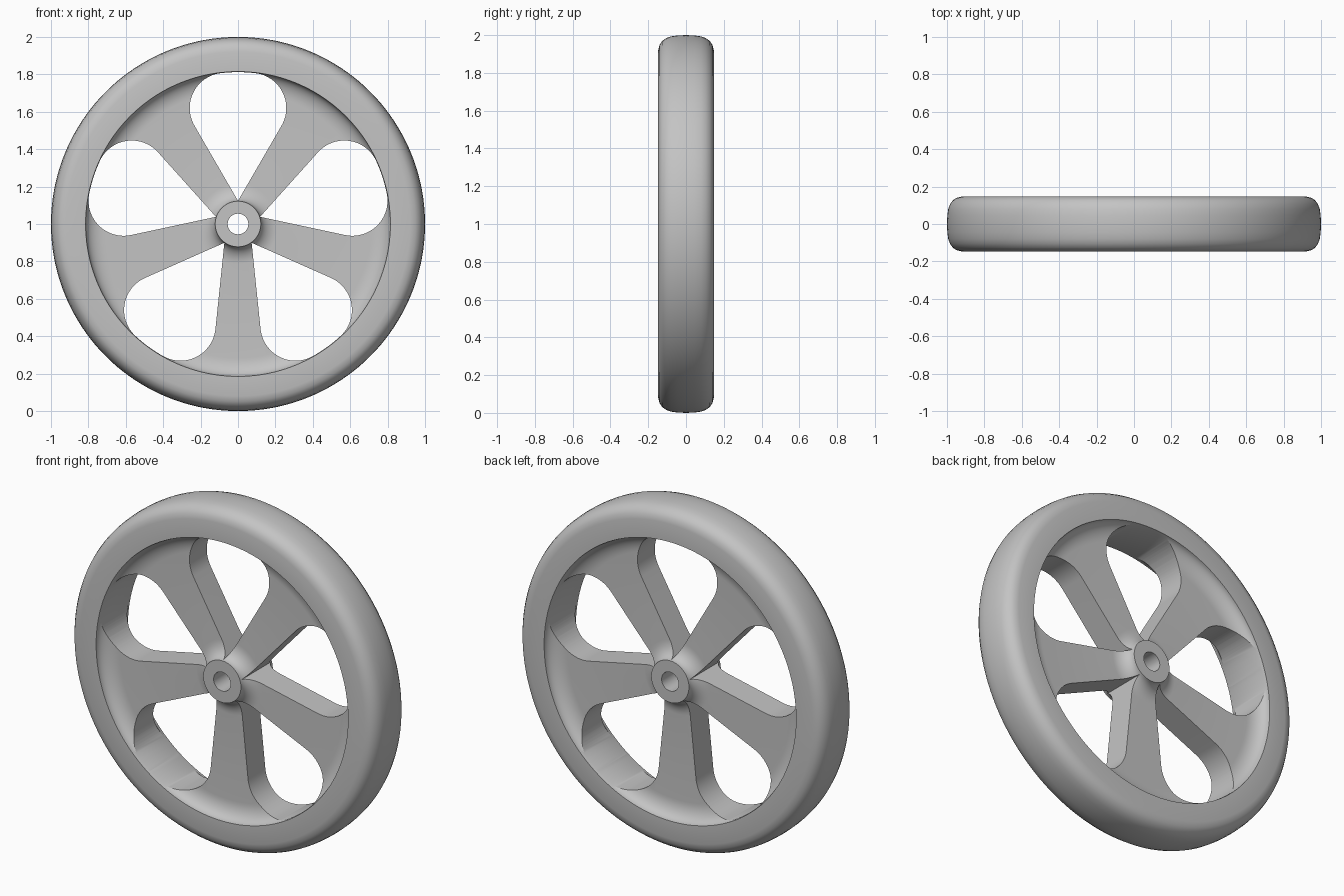
import bpy, bmesh
from math import sin, cos, pi, atan2, asin, hypot

SEGMENTS = 180
HALF = 0.147      # half width of rim and hub
WEB = 0.08        # half thickness of the spokes
RIM_IN = 0.815    # radius of the rim opening
HUB_R = 0.122
BORE_R = 0.055

old = bpy.data.objects.get("Cube")
if old:
    bpy.data.objects.remove(old, do_unlink=True)

grey = bpy.data.materials.new("light grey")
grey.use_nodes = True
colour = (0.55, 0.55, 0.55, 1)
grey.diffuse_color = colour
grey.node_tree.nodes["Principled BSDF"].inputs["Base Color"].default_value = colour


def make_object(name, bm):
    bmesh.ops.recalc_face_normals(bm, faces=bm.faces[:])
    mesh = bpy.data.meshes.new(name)
    bm.to_mesh(mesh)
    bm.free()
    mesh.materials.append(grey)
    obj = bpy.data.objects.new(name, mesh)
    bpy.context.collection.objects.link(obj)
    return obj


def on_wheel(r, angle, y):
    """Point at a radius and angle (clockwise from the top) around the axle."""
    return (r * sin(angle), y, 1 + r * cos(angle))


def fillet(r_edge, r_web, steps=10):
    """Hollow curve from the outer edge down to the web, as (radius, y)."""
    return [(r_web + (r_edge - r_web) * cos(t), HALF - (HALF - WEB) * sin(t))
            for t in (i * pi / 2 / steps for i in range(steps + 1))]


# Half cross-section, from the crown of the rim to the bore, then mirrored
tread = [(1, 0), (0.998, 0.045), (0.993, 0.08), (0.984, 0.105),
         (0.969, 0.126), (0.949, 0.14), (0.92, HALF)]
half = tread + fillet(RIM_IN, 0.715) + fillet(HUB_R, 0.215)[::-1] + [(BORE_R, HALF)]
profile = half + [(r, -y) for r, y in reversed(half) if y > 0]

# Wheel body
bm = bmesh.new()
rings = [[bm.verts.new(on_wheel(r, 2 * pi * i / SEGMENTS, y)) for r, y in profile]
         for i in range(SEGMENTS)]
for i, ring in enumerate(rings):
    following = rings[(i + 1) % SEGMENTS]
    for j in range(len(profile)):
        k = (j + 1) % len(profile)
        bm.faces.new((ring[j], ring[k], following[k], following[j]))
wheel = make_object("spoked_wheel", bm)

# Outline of one opening: pointed at the hub, rounded at the rim
apex, cx, cz, outer = 0.124, 0.07, 0.62, 0.812
corner = outer - hypot(cx, cz)
lean = atan2(cx, cz - apex) + asin(corner / hypot(cx, cz - apex))
end = atan2(cz, cx)
side = []
for i in range(25):
    t = -lean + (end + lean) * i / 24
    side.append((cx + corner * cos(t), cz + corner * sin(t)))
for i in range(1, 5):
    t = end + (pi / 2 - end) * i / 5
    side.append((outer * cos(t), outer * sin(t)))
outline = [(0, apex)] + side + [(0, outer)] + [(-x, z) for x, z in reversed(side)]

# Five openings between the spokes
bm = bmesh.new()
for n in range(5):
    turn = 2 * pi * n / 5
    loops = [[bm.verts.new(on_wheel(hypot(x, z), atan2(x, z) + turn, y))
              for x, z in outline] for y in (-0.3, 0.3)]
    bm.faces.new(loops[0])
    bm.faces.new(loops[1][::-1])
    for j in range(len(outline)):
        k = (j + 1) % len(outline)
        bm.faces.new((loops[0][j], loops[0][k], loops[1][k], loops[1][j]))
cutter = make_object("opening_cutter", bm)
cutter.hide_render = True

cut = wheel.modifiers.new("openings", 'BOOLEAN')
cut.operation = 'DIFFERENCE'
cut.solver = 'EXACT'
cut.object = cutter

bpy.ops.object.select_all(action='DESELECT')
bpy.context.view_layer.objects.active = wheel
wheel.select_set(True)
bpy.ops.object.modifier_apply(modifier=cut.name)
bpy.data.objects.remove(cutter, do_unlink=True)
bpy.ops.object.shade_smooth_by_angle(angle=pi / 6)
